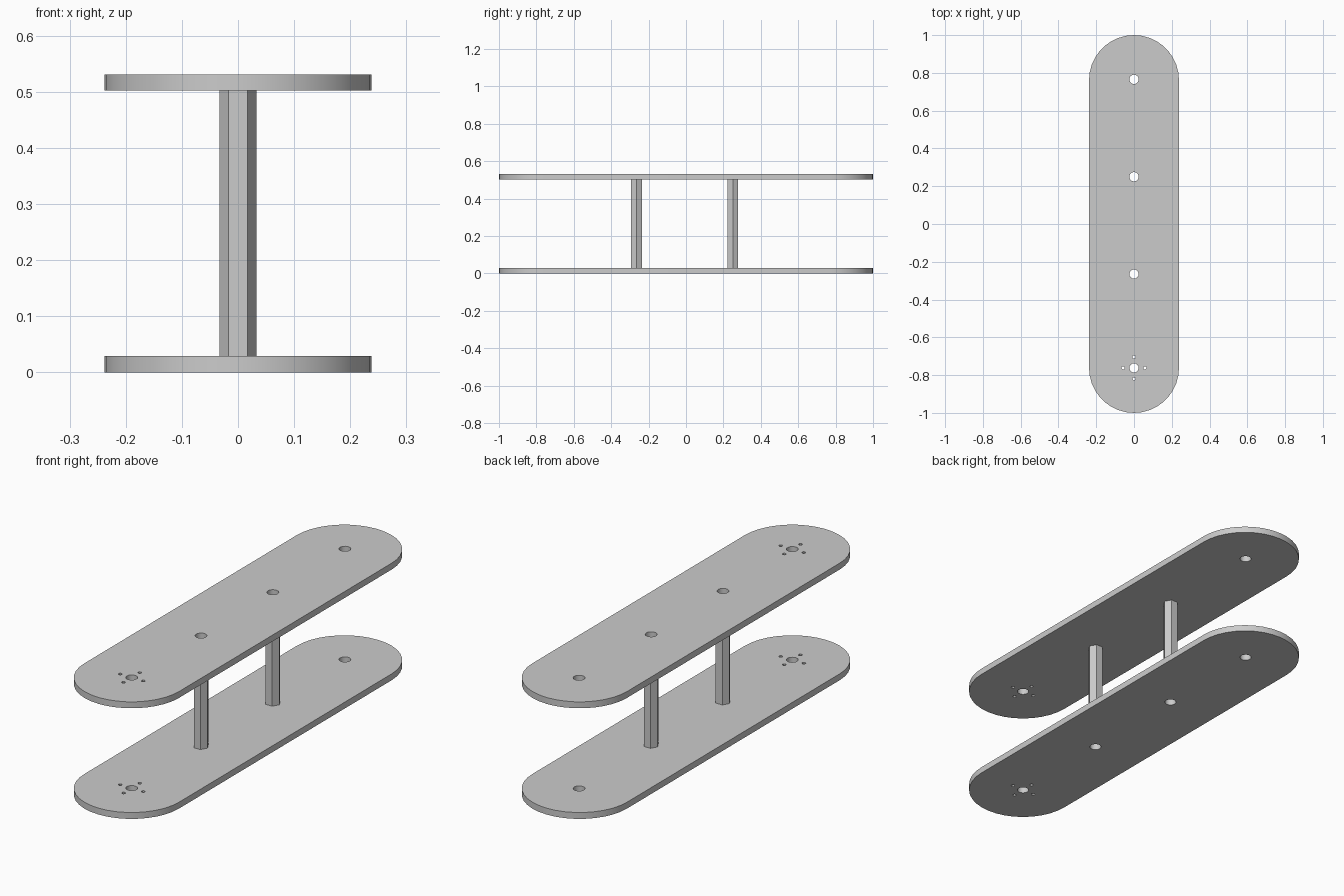
import bpy, bmesh
from math import sin, cos, pi, radians

cube = bpy.data.objects.get("Cube")
if cube:
    bpy.data.objects.remove(cube, do_unlink=True)

grey = bpy.data.materials.new("plain grey")
grey.use_nodes = True
grey.diffuse_color = (0.6, 0.6, 0.6, 1)
grey.node_tree.nodes["Principled BSDF"].inputs["Base Color"].default_value = (0.6, 0.6, 0.6, 1)

HALF_WIDTH = 0.238
THICK = 0.029
TOP_Z = 0.502
BORE = 0.0245
POST_Y = (0.25, -0.265)
END_Y = (0.766, -0.762)


def ring(x, y, radius, sides):
    return [(x + radius * cos(2 * pi * i / sides), y + radius * sin(2 * pi * i / sides))
            for i in range(sides)]


def extrude_outline(name, loops, z0, z1):
    """Extrude an outline with holes between two heights."""
    curve = bpy.data.curves.new(name + "_outline", 'CURVE')
    curve.dimensions = '2D'
    curve.fill_mode = 'BOTH'
    curve.extrude = (z1 - z0) / 2
    for loop in loops:
        spline = curve.splines.new('POLY')
        spline.points.add(len(loop) - 1)
        for point, (x, y) in zip(spline.points, loop):
            point.co = (x, y, 0, 1)
        spline.use_cyclic_u = True
    helper = bpy.data.objects.new(name + "_helper", curve)
    bpy.context.collection.objects.link(helper)
    deps = bpy.context.evaluated_depsgraph_get()
    mesh = bpy.data.meshes.new_from_object(helper.evaluated_get(deps))
    bpy.data.objects.remove(helper, do_unlink=True)
    bpy.data.curves.remove(curve)

    # Weld caps to walls
    bm = bmesh.new()
    bm.from_mesh(mesh)
    bmesh.ops.remove_doubles(bm, verts=bm.verts, dist=0.0001)
    bmesh.ops.recalc_face_normals(bm, faces=bm.faces)
    bm.to_mesh(mesh)
    bm.free()
    mesh.name = name
    mesh.materials.clear()
    mesh.materials.append(grey)
    obj = bpy.data.objects.new(name, mesh)
    obj.location.z = (z0 + z1) / 2
    bpy.context.collection.objects.link(obj)
    bpy.ops.object.select_all(action='DESELECT')
    obj.select_set(True)
    bpy.context.view_layer.objects.active = obj
    bpy.ops.object.shade_smooth_by_angle(angle=radians(30))
    return obj


# Round-ended plate outline
STEPS = 18
centre = 1 - HALF_WIDTH
outline = []
for side in (1, -1):
    for i in range(STEPS + 1):
        a = pi * i / STEPS
        outline.append((side * HALF_WIDTH * cos(a), side * (centre + HALF_WIDTH * sin(a))))

# Main bores and the small screw holes around the front one
holes = [ring(0, y, BORE, 24) for y in END_Y + POST_Y]
holes += [ring(x, END_Y[1] + y, 0.008, 12) for x, y in ring(0, 0, 0.058, 4)]

for name, z in (("bottom_plate", 0), ("top_plate", TOP_Z)):
    extrude_outline(name, [outline] + holes, z, z + THICK)

# Hollow hexagonal spacers
for name, y in zip(("back_spacer", "front_spacer"), POST_Y):
    extrude_outline(name, [ring(0, y, 0.033, 6), ring(0, y, BORE, 24)], THICK, TOP_Z)
